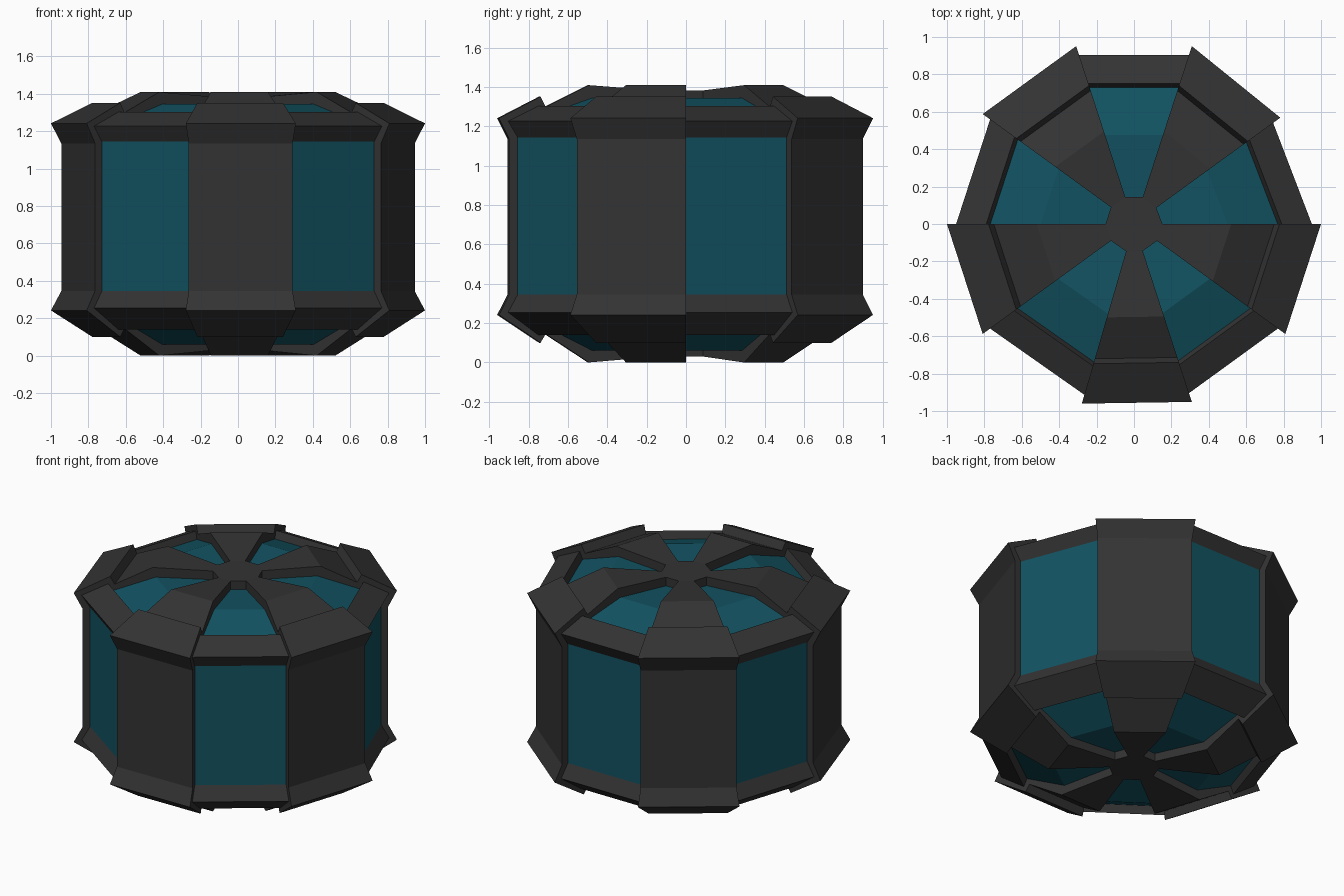
import bpy
import bmesh
from math import cos, sin, radians

cube = bpy.data.objects.get("Cube")
if cube:
    bpy.data.objects.remove(cube)


def make_material(name, rgb):
    mat = bpy.data.materials.new(name)
    mat.use_nodes = True
    mat.diffuse_color = (*rgb, 1)
    bsdf = next(n for n in mat.node_tree.nodes if n.type == "BSDF_PRINCIPLED")
    bsdf.inputs["Base Color"].default_value = (*rgb, 1)
    bsdf.inputs["Roughness"].default_value = 0.7
    return mat


GREY = make_material("charcoal grey", (0.033, 0.033, 0.033))
TEAL = make_material("deep teal", (0.006, 0.085, 0.12))

# Radial sections (radius, height), from the top hub down to the bottom hub
HUB_TOP, HUB_LOW = (0.152, 1.383), (0.152, 0.03)
RIB = [HUB_TOP, (0.52, 1.41), (0.75, 1.30), (0.778, 1.352), (1.0, 1.242), (0.945, 1.135),
       (0.945, 0.345), (1.0, 0.242), (0.778, 0.10), (0.75, 0.145), (0.52, 0.0), HUB_LOW]
PANEL = [(0.152, 1.325), (0.5, 1.345), (0.768, 1.255), (0.79, 1.303), (0.951, 1.227), (0.90, 1.145),
         (0.90, 0.345), (0.951, 0.255), (0.79, 0.14), (0.768, 0.19), (0.5, 0.06), (0.152, 0.085)]
DOME_GLASS = (0, 1, 9, 10)
WALL_GLASS = (5,)

# Two of the ten sector boundaries are slightly uneven
ANGLE_SHIFT = {7: 1.8}
RADIUS_SCALE = {1: 0.967}


def place(i, point):
    i %= 10
    r = point[0] * RADIUS_SCALE.get(i, 1)
    a = radians(36 * i + ANGLE_SHIFT.get(i, 0))
    return (r * cos(a), r * sin(a), point[1])


def strip(i, section, segments):
    """Quads that span one sector along the chosen section segments."""
    return [[place(i, section[k]), place(i, section[k + 1]),
             place(i + 1, section[k + 1]), place(i + 1, section[k])] for k in segments]


def build(name, faces, mat):
    bm = bmesh.new()
    for f in faces:
        bm.faces.new([bm.verts.new(p) for p in f])
    bmesh.ops.remove_doubles(bm, verts=bm.verts, dist=0.0005)
    mesh = bpy.data.meshes.new(name)
    bm.to_mesh(mesh)
    bm.free()
    mesh.materials.append(mat)
    obj = bpy.data.objects.new(name, mesh)
    bpy.context.collection.objects.link(obj)


ribs, rims, wall, dome = [], [], [], []
outline = RIB + PANEL[::-1]
for i in range(10):
    if i % 2:
        # Raised rib with a flat cheek on each side
        ribs += strip(i, RIB, range(len(RIB) - 1))
        ribs.append([place(i, p) for p in reversed(outline)])
        ribs.append([place(i + 1, p) for p in outline])
    else:
        # Recessed sector: glass, and the dark rims between
        wall += strip(i, PANEL, WALL_GLASS)
        dome += strip(i, PANEL, DOME_GLASS)
        rims += strip(i, PANEL, [k for k in range(len(PANEL) - 1)
                                 if k not in WALL_GLASS + DOME_GLASS])
        # Short hub walls at the inner ends of the dome glass
        rims += strip(i, [HUB_TOP, PANEL[0]], [0])
        rims += strip(i, [PANEL[-1], HUB_LOW], [0])

build("ribs", ribs, GREY)
build("panel_rims", rims, GREY)
build("wall_glass", wall, TEAL)
build("dome_glass", dome, TEAL)

# Flat hubs that join the ribs
build("top_hub", [[place(i, HUB_TOP) for i in range(10)]], GREY)
build("bottom_hub", [[place(i, HUB_LOW) for i in reversed(range(10))]], GREY)
